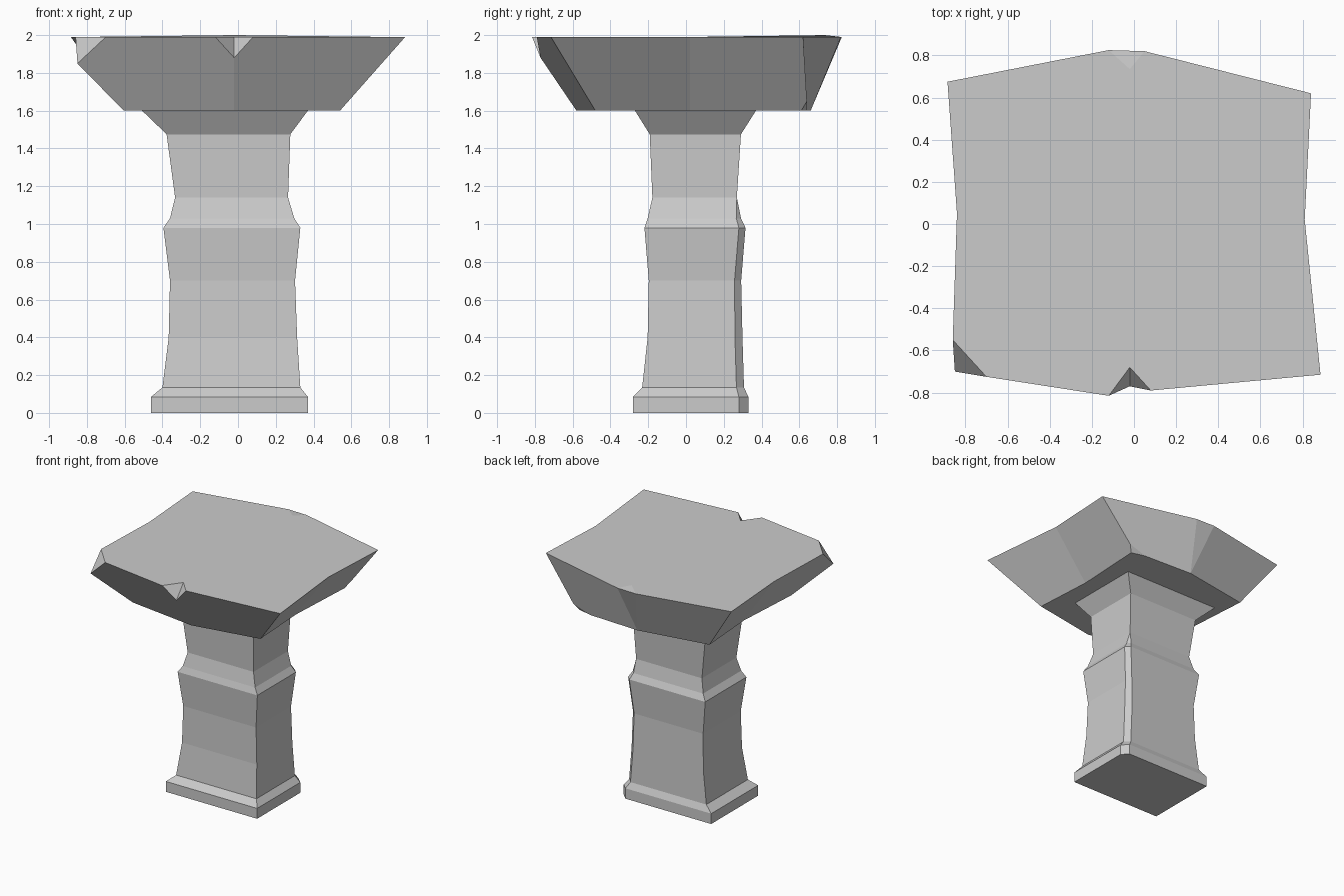
import bpy, bmesh

if "Cube" in bpy.data.objects:
    bpy.data.objects.remove(bpy.data.objects["Cube"])


def finish(bm, name):
    bmesh.ops.remove_doubles(bm, verts=bm.verts, dist=0.0005)
    bmesh.ops.recalc_face_normals(bm, faces=bm.faces)
    mesh = bpy.data.meshes.new(name)
    bm.to_mesh(mesh)
    bm.free()
    bpy.context.collection.objects.link(bpy.data.objects.new(name, mesh))


# Column: stacked rectangles with the back right corner chipped away
# (z, x min, x max, y min, y max, chip)
levels = [
    (0.00, -0.46, 0.37, -0.28, 0.33, 0.05),
    (0.085, -0.46, 0.37, -0.28, 0.33, 0.05),
    (0.135, -0.40, 0.33, -0.232, 0.307, 0.04),
    (0.40, -0.367, 0.313, -0.203, 0.299, 0.04),
    (0.70, -0.36, 0.302, -0.197, 0.292, 0.035),
    (0.98, -0.395, 0.33, -0.22, 0.315, 0.035),
    (1.03, -0.36, 0.298, -0.203, 0.291, 0.025),
    (1.14, -0.333, 0.265, -0.178, 0.269, 0),
    (1.475, -0.378, 0.277, -0.192, 0.291, 0),
    (1.60, -0.508, 0.37, -0.27, 0.37, 0),
]
bm = bmesh.new()
rings = []
for z, x0, x1, y0, y1, c in levels:
    pts = [(x0, y0), (x1, y0), (x1, y1 - c), (x1 - c, y1), (x0, y1)]
    rings.append([bm.verts.new((x, y, z)) for x, y in pts])
for lo, hi in zip(rings, rings[1:]):
    for i in range(5):
        j = (i + 1) % 5
        bm.faces.new((lo[i], lo[j], hi[j], hi[i]))
bm.faces.new(rings[0][::-1])
bm.faces.new(rings[-1])
finish(bm, "column")

# Cap: flaring slab, upper case = rim, lower case = underside, MNPQ = chips
rim = dict(A=(-.885, .675), B=(-.12, .825), C=(.05, .82), D=(.84, .62),
           E=(.81, .02), F=(.885, -.715), G=(.08, -.79), H=(-.02, -.68),
           I=(-.12, -.815), J=(-.70, -.725), K=(-.86, -.55), L=(-.84, .05))
under = dict(a=(-.605, .56), b=(-.02, .66), c=(.42, .64), d=(.54, .61),
             e=(.51, .02), f=(.54, -.48), g=(-.02, -.58), m=(-.605, -.50),
             l=(-.57, .06))
chips = dict(M=(-.85, -.70, 1.85), N=(-.02, -.77, 1.88),
             P=(-.02, .735, 2.0), Q=(.575, .64, 1.65))
bm = bmesh.new()
v = {k: bm.verts.new((*p, 1.99)) for k, p in rim.items()}
v.update({k: bm.verts.new((*p, 1.6)) for k, p in under.items()})
v.update({k: bm.verts.new(p) for k, p in chips.items()})
for face in ("ABPCDEFGHIJKL BPC AabB BbC CbcQD Qcd DQdeE EefF FfgNG GNH HNI "
             "INgmMJ JMK KMmlL LlaA abcdefgml").split():
    bm.faces.new([v[k] for k in face])
finish(bm, "cap")
